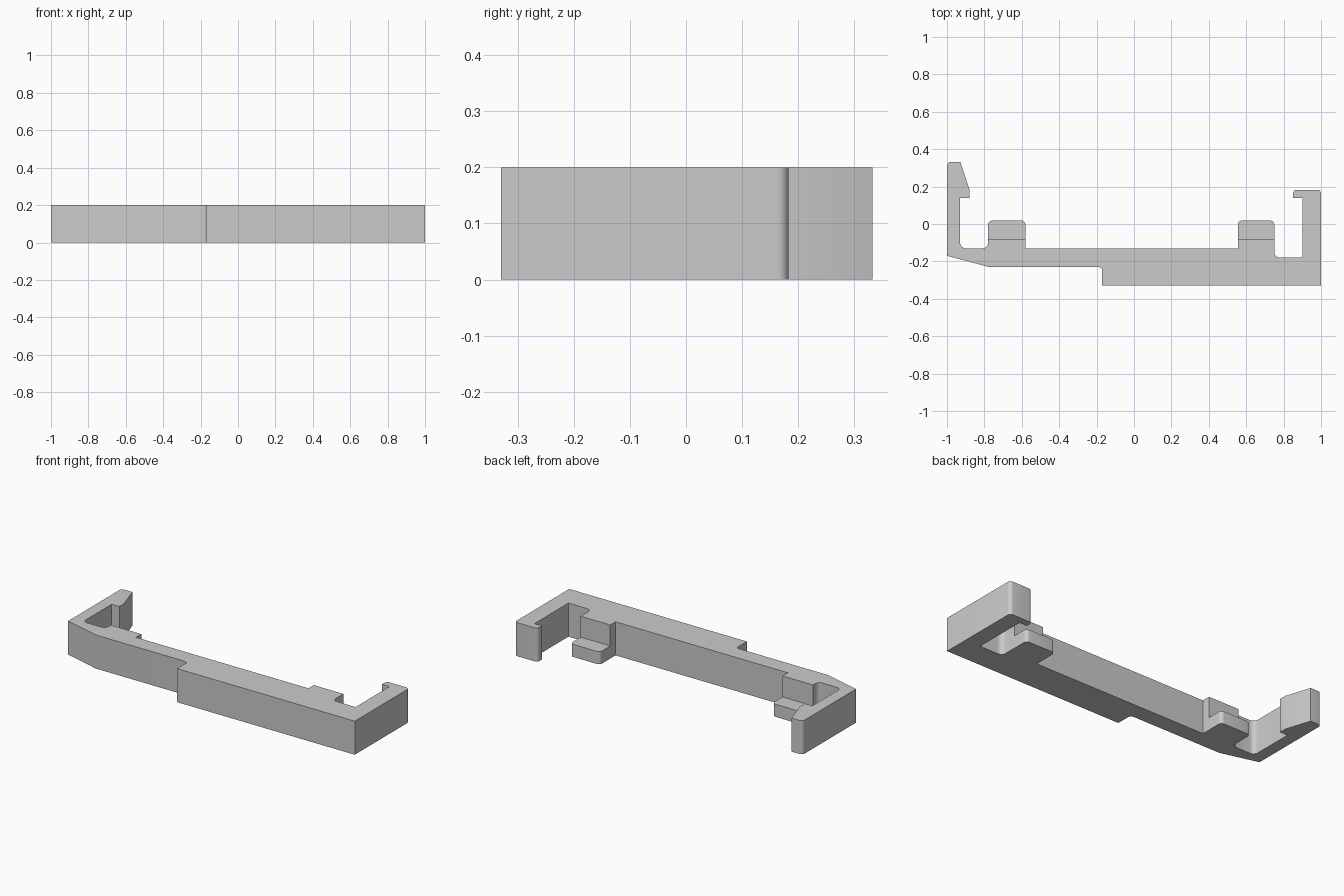
import bpy, bmesh, math
from mathutils import Vector

cube = bpy.data.objects.get("Cube")
if cube:
    bpy.data.objects.remove(cube, do_unlink=True)

grey = bpy.data.materials.new("light grey")
grey.use_nodes = True
COLOUR = (0.6, 0.6, 0.6, 1)
grey.diffuse_color = COLOUR
grey.node_tree.nodes["Principled BSDF"].inputs["Base Color"].default_value = COLOUR


def rounded(corners, steps=6):
    """Expand (x, y[, radius]) corners into an outline with arcs."""
    out = []
    n = len(corners)
    for i, c in enumerate(corners):
        p = Vector(c[:2])
        if len(c) == 2:
            out.append(p)
            continue
        radius = c[2]
        a = (Vector(corners[i - 1][:2]) - p).normalized()
        b = (Vector(corners[(i + 1) % n][:2]) - p).normalized()
        half = a.angle(b) / 2
        centre = p + (a + b).normalized() * radius / math.sin(half)
        start = (p + a * radius / math.tan(half) - centre).normalized()
        end = (p + b * radius / math.tan(half) - centre).normalized()
        for k in range(steps + 1):
            out.append(centre + start.slerp(end, k / steps).normalized() * radius)
    return out


def extrude_outline(name, corners, height):
    bm = bmesh.new()
    face = bm.faces.new([bm.verts.new((p.x, p.y, 0)) for p in rounded(corners)])
    top = bmesh.ops.extrude_face_region(bm, geom=[face], use_keep_orig=True)["geom"]
    bmesh.ops.translate(bm, vec=(0, 0, height),
                        verts=[g for g in top if isinstance(g, bmesh.types.BMVert)])
    bmesh.ops.recalc_face_normals(bm, faces=bm.faces)
    mesh = bpy.data.meshes.new(name)
    bm.to_mesh(mesh)
    bm.free()
    mesh.materials.append(grey)
    obj = bpy.data.objects.new(name, mesh)
    bpy.context.collection.objects.link(obj)
    bpy.ops.object.select_all(action="DESELECT")
    obj.select_set(True)
    bpy.context.view_layer.objects.active = obj
    bpy.ops.object.shade_smooth_by_angle(angle=math.radians(30))


# Clip body: bar, stepped front, two hooked arms and two raised blocks
extrude_outline("clip_body", [
    (-1, -0.17), (-0.775, -0.23),
    (-0.17, -0.23, 0.02), (-0.17, -0.33), (1, -0.33),
    # left end arm and lip
    (1, 0.183, 0.02), (0.85, 0.183, 0.02), (0.85, 0.14), (0.9, 0.14),
    (0.9, -0.18), (0.75, -0.18, 0.03),
    # blocks on the back of the bar
    (0.75, -0.08), (0.555, -0.08), (0.555, -0.13),
    (-0.58, -0.13), (-0.58, -0.08), (-0.78, -0.08),
    # right end arm with the tapered hook
    (-0.78, -0.13, 0.03), (-0.93, -0.13, 0.03), (-0.93, 0.14),
    (-0.88, 0.14), (-0.88, 0.185), (-0.928, 0.332), (-1, 0.332, 0.02),
], 0.2)

# Low shelves behind the blocks
for name, x0, x1 in (("left_shelf", 0.555, 0.75), ("right_shelf", -0.78, -0.58)):
    extrude_outline(name, [(x0, -0.08), (x1, -0.08),
                           (x1, 0.018, 0.022), (x0, 0.018, 0.022)], 0.075)
